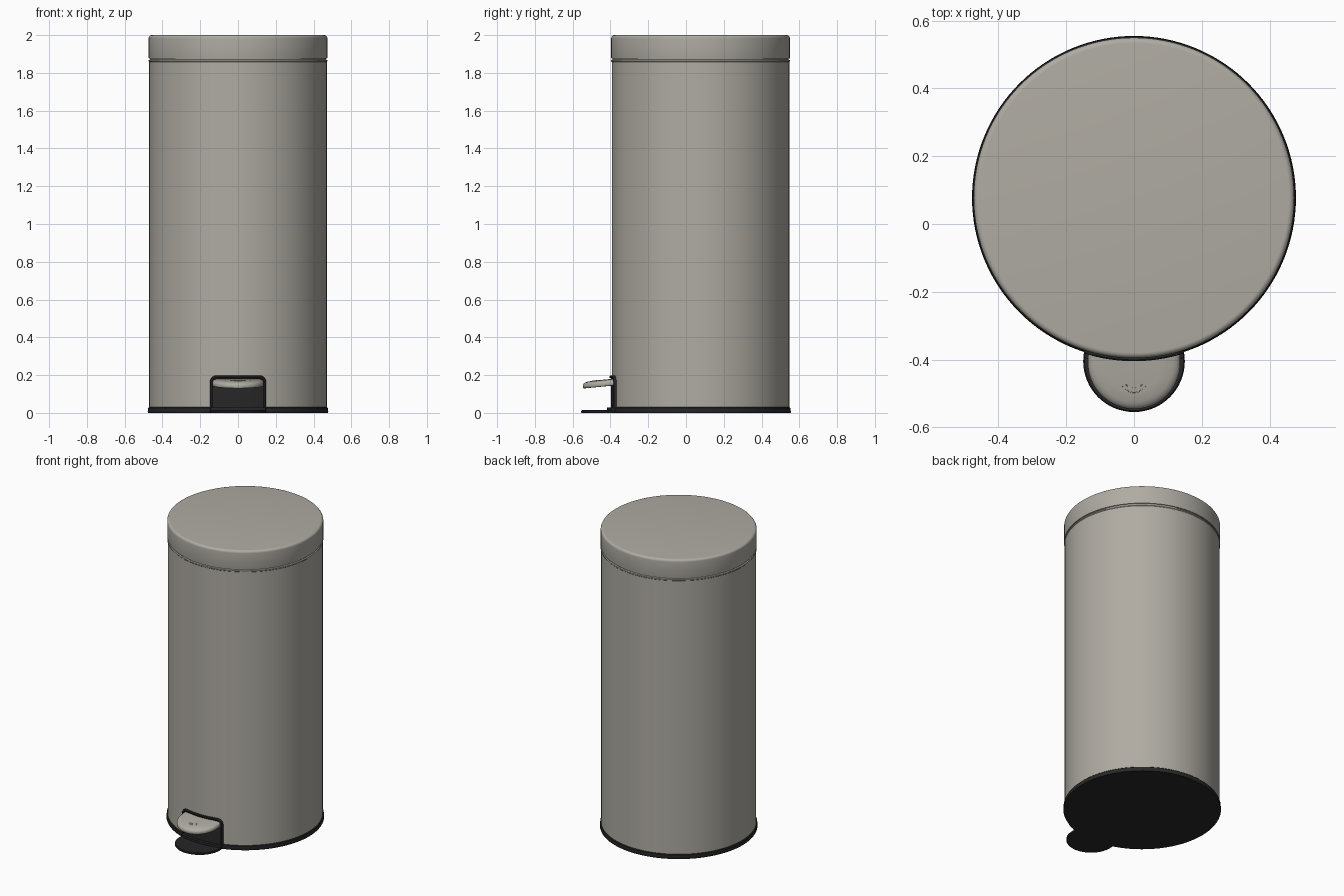
import bpy, bmesh, math

if "Cube" in bpy.data.objects:
    bpy.data.objects.remove(bpy.data.objects["Cube"])

CY = 0.077      # centre of the can in y
R = 0.472       # can radius


def material(name, rgb):
    m = bpy.data.materials.new(name)
    m.diffuse_color = (*rgb, 1)
    m.use_nodes = True
    m.node_tree.nodes["Principled BSDF"].inputs["Base Color"].default_value = m.diffuse_color
    return m


STEEL = material("warm_grey_steel", (0.43, 0.41, 0.365))
BLACK = material("black_plastic", (0.02, 0.02, 0.02))


def finish(name, bm, mat, angle=35):
    bmesh.ops.recalc_face_normals(bm, faces=bm.faces)
    me = bpy.data.meshes.new(name)
    bm.to_mesh(me)
    bm.free()
    ob = bpy.data.objects.new(name, me)
    bpy.context.collection.objects.link(ob)
    me.materials.append(mat)
    bpy.ops.object.select_all(action='DESELECT')
    ob.select_set(True)
    bpy.context.view_layer.objects.active = ob
    bpy.ops.object.shade_smooth_by_angle(angle=math.radians(angle))
    return ob


def loft(name, rings, mat, closed=False, angle=35):
    """Skin equal-length closed rings; cap the ends, or join last to first."""
    bm = bmesh.new()
    vs = [[bm.verts.new(p) for p in r] for r in rings]
    n = len(vs[0])
    for a, b in zip(vs, vs[1:]):
        for i in range(n):
            j = (i + 1) % n
            bm.faces.new((a[i], a[j], b[j], b[i]))
    if not closed:
        bm.faces.new(vs[0])
        bm.faces.new(vs[-1])
    return finish(name, bm, mat, angle)


def lathe(name, profile, mat, cy=CY, n=128):
    rings = [[(r * math.cos(2 * math.pi * i / n), cy + r * math.sin(2 * math.pi * i / n), z)
              for i in range(n)] for r, z in profile]
    return loft(name, rings, mat)


def front_y(x, offset):
    """y on the front of the can wall, pushed out by offset."""
    return CY - math.sqrt((R + offset) ** 2 - x * x)


# Can body with a small bead under the lid
lathe("body", [(R - 0.002, 0.02), (R - 0.002, 1.858), (R + 0.001, 1.861), (R + 0.001, 1.868),
               (R - 0.006, 1.871), (R - 0.006, 1.885)], STEEL)

# Lid with a rounded top edge
lid = [(R - 0.006, 1.876), (R, 1.876), (R + 0.001, 1.88), (R + 0.001, 1.984)]
lid += [(R - 0.015 + 0.016 * math.cos(a), 1.984 + 0.016 * math.sin(a))
        for a in (math.pi / 2 * k / 6 for k in range(1, 7))]
lathe("lid", lid, STEEL)

# Plastic base ring and the round foot plate
lathe("base_ring", [(0.476, 0), (0.478, 0.004), (0.476, 0.026), (0.472, 0.03)], BLACK)
lathe("foot_plate", [(0.148, 0), (0.15, 0.003), (0.15, 0.010), (0.146, 0.014)], BLACK,
      cy=-0.405, n=64)


# Curved plates that wrap the front of the can
def wrapped_plate(name, half, height, corner, offset):
    rings = []
    for i in range(33):
        x = -half * math.cos(math.pi * i / 32)
        d = max(0, abs(x) - (half - corner))
        z = height - corner + math.sqrt(max(0, corner ** 2 - d ** 2))
        yo, yi = front_y(x, offset), front_y(x, -0.01)
        rings.append([(x, yo, 0.004), (x, yo, z), (x, yi, z), (x, yi, 0.004)])
    return loft(name, rings, BLACK)


wrapped_plate("pedal_panel", 0.146, 0.194, 0.03, 0.002)
wrapped_plate("panel_foot", 0.146, 0.028, 0.006, 0.022)

# Raised rim around the panel
c, w, top = 0.028, 0.142, 0.191
path = [(-w, 0.01), (-w, 0.09)]
path += [(-w + c - c * math.cos(a), top - c + c * math.sin(a))
         for a in (math.pi / 2 * k / 8 for k in range(9))]
path += [(x * 0.02, top) for x in range(-5, 1)]
path += [(-x, z) for x, z in reversed(path[:-1])]
rings = []
for i, (x, z) in enumerate(path):
    x0, z0 = path[max(i - 1, 0)]
    x1, z1 = path[min(i + 1, len(path) - 1)]
    length = math.hypot(x1 - x0, z1 - z0)
    nx, nz = -(z1 - z0) / length, (x1 - x0) / length
    section = [(-0.007, -0.008), (-0.007, 0.006), (-0.004, 0.010),
               (0.004, 0.010), (0.007, 0.006), (0.007, -0.008)]
    rings.append([(x + nx * s, front_y(x + nx * s, o), z + nz * s) for s, o in section])
loft("panel_rim", rings, BLACK)


# Pedal: tongue-shaped slab, tilted, with rounded edges
def tongue(inset, z):
    r = 0.136 - inset
    pts = [(-r, -0.37), (-r, -0.39)]
    pts += [(-r * math.cos(math.pi * k / 40), -0.41 - r * math.sin(math.pi * k / 40))
            for k in range(41)]
    pts += [(r, -0.39), (r, -0.37)]
    return [(x, y, z + 0.1 * (y + 0.545)) for x, y in pts]


loft("pedal", [tongue(0.012, 0.129), tongue(0.003, 0.130), tongue(0, 0.134), tongue(0, 0.147),
               tongue(0.003, 0.153), tongue(0.009, 0.158), tongue(0.02, 0.162),
               tongue(0.05, 0.165)], STEEL, angle=50)

# Fine tread arcs on the pedal
for k in range(3):
    rad = 0.03 + 0.012 * k
    arc = []
    for i in range(17):
        a = math.radians(210 + 120 * i / 16)
        ring = []
        for dr, dz in ((-0.002, -0.003), (-0.001, 0.0012), (0.001, 0.0012), (0.002, -0.003)):
            x, y = (rad + dr) * math.cos(a), -0.455 + (rad + dr) * math.sin(a)
            ring.append((x, y, 0.165 + 0.1 * (y + 0.545) + dz))
        arc.append(ring)
    if rad < 0.05:
        loft("pedal_tread_%d" % (k + 1), arc, STEEL)
